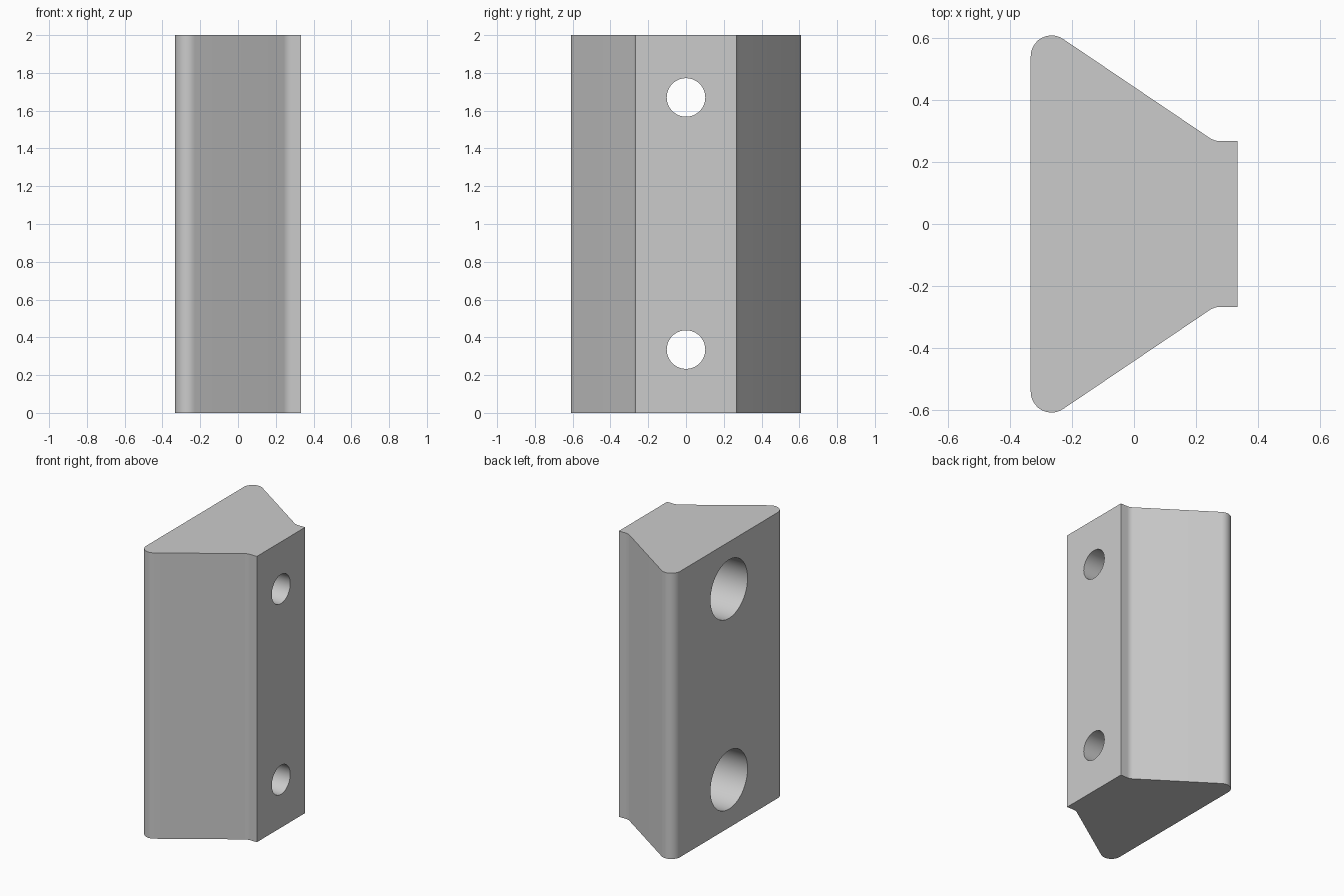
import bpy, bmesh
from math import sin, cos, radians, pi

cube = bpy.data.objects.get("Cube")
if cube:
    bpy.data.objects.remove(cube, do_unlink=True)

HEIGHT = 2.0
HALF_X = 0.333
R = 0.067            # corner and fillet radius
SLOPE_NORMAL = 56    # direction of the slanted side's normal, degrees


def arc(cx, cy, start, end, steps=10):
    angles = [radians(start + (end - start) * i / steps) for i in range(steps + 1)]
    return [(cx + R * cos(a), cy + R * sin(a)) for a in angles]


def new_object(name, bm):
    bmesh.ops.recalc_face_normals(bm, faces=bm.faces)
    mesh = bpy.data.meshes.new(name)
    bm.to_mesh(mesh)
    bm.free()
    obj = bpy.data.objects.new(name, mesh)
    bpy.context.collection.objects.link(obj)
    return obj


# Block: half outline mirrored across y, then extruded upward
half = arc(R - HALF_X, 0.608 - R, 180, SLOPE_NORMAL)
half += arc(0.28, 0.267 + R, 180 + SLOPE_NORMAL, 270)
half.append((HALF_X, 0.267))
outline = half + [(x, -y) for x, y in reversed(half)]
bm = bmesh.new()
base = bm.faces.new([bm.verts.new((x, y, 0)) for x, y in outline])
top = bmesh.ops.extrude_face_region(bm, geom=[base])["geom"]
bmesh.ops.translate(bm, vec=(0, 0, HEIGHT),
                    verts=[v for v in top if isinstance(v, bmesh.types.BMVert)])
block = new_object("mounting_block", bm)

# Counterbored screw holes: stepped cutters running along x
SEGMENTS = 64
STEPS = [(-0.5, 0.205), (0.12, 0.205), (0.12, 0.102), (0.5, 0.102)]
bm = bmesh.new()
for z in (0.335, 1.67):
    rings = [[bm.verts.new((x, r * cos(2 * pi * i / SEGMENTS), z + r * sin(2 * pi * i / SEGMENTS)))
              for i in range(SEGMENTS)] for x, r in STEPS]
    for a, b in zip(rings, rings[1:]):
        for i in range(SEGMENTS):
            j = (i + 1) % SEGMENTS
            bm.faces.new((a[i], a[j], b[j], b[i]))
    bm.faces.new(rings[0])
    bm.faces.new(rings[-1])
cutter = new_object("screw_hole_cutter", bm)
cutter.hide_render = True

bpy.ops.object.select_all(action="DESELECT")
block.select_set(True)
bpy.context.view_layer.objects.active = block
cut = block.modifiers.new("screw_holes", "BOOLEAN")
cut.operation = "DIFFERENCE"
cut.solver = "EXACT"
cut.object = cutter
bpy.ops.object.modifier_apply(modifier=cut.name)
bpy.data.objects.remove(cutter, do_unlink=True)

# Single plain grey
grey = bpy.data.materials.new("light_grey")
grey.use_nodes = True
colour = (0.6, 0.6, 0.6, 1)
grey.diffuse_color = colour
grey.node_tree.nodes["Principled BSDF"].inputs["Base Color"].default_value = colour
block.data.materials.clear()
block.data.materials.append(grey)

bpy.ops.object.shade_smooth_by_angle(angle=radians(30))
